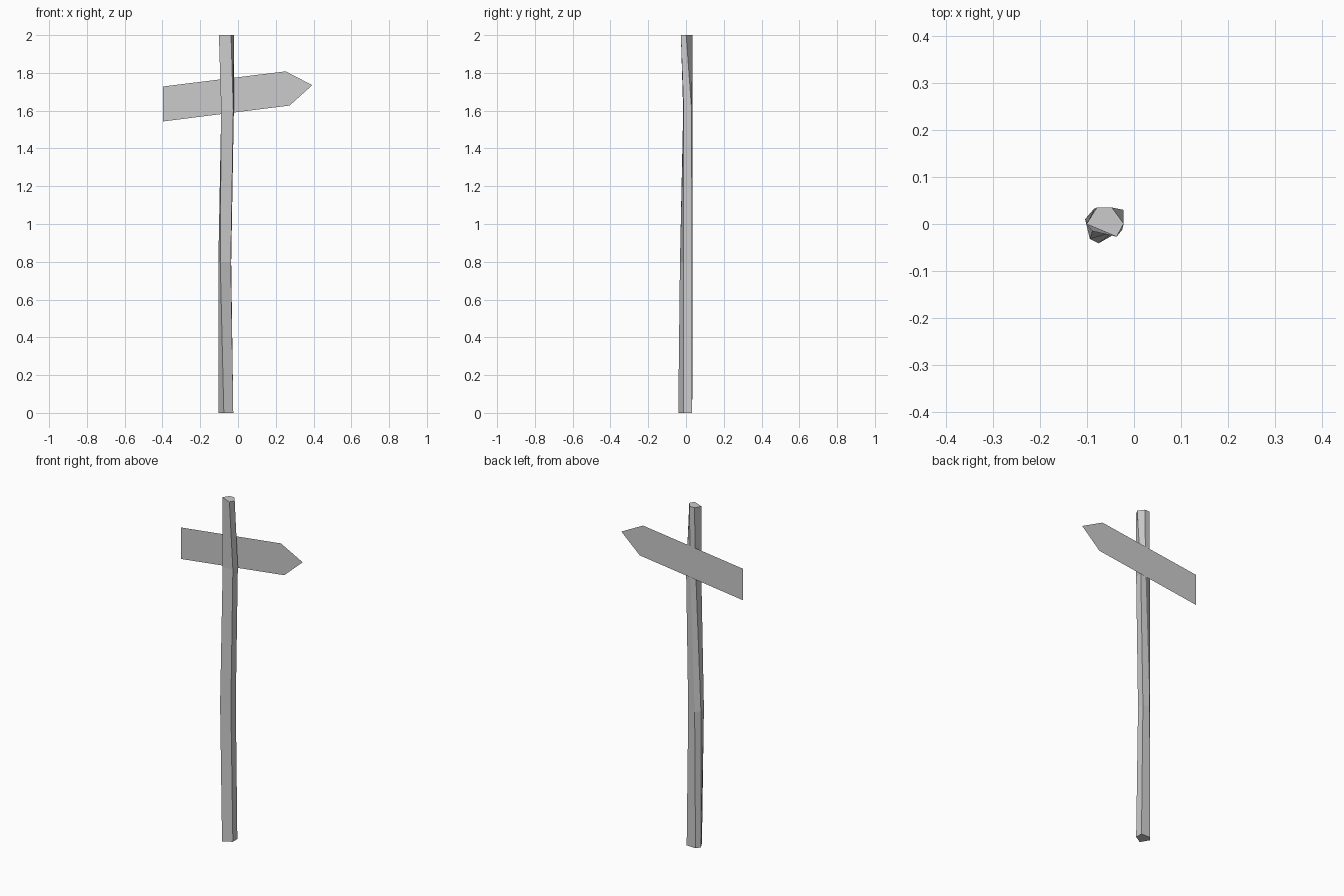
import bpy
import bmesh

if "Cube" in bpy.data.objects:
    bpy.data.objects.remove(bpy.data.objects["Cube"])


def finish(bm, name):
    mesh = bpy.data.meshes.new(name)
    bm.to_mesh(mesh)
    bm.free()
    obj = bpy.data.objects.new(name, mesh)
    bpy.context.collection.objects.link(obj)
    return obj


# Crooked five-sided post, lofted through slightly twisted sections
sections = [
    (0.0, [(-.075, -.041), (-.025, -.012), (-.026, .031), (-.085, .033), (-.103, .008)]),
    (0.8, [(-.094, -.032), (-.038, -.012), (-.036, .031), (-.080, .034), (-.104, .010)]),
    (1.6, [(-.089, -.015), (-.025, -.012), (-.022, .030), (-.052, .034), (-.085, .030)]),
    (2.0, [(-.101, .000), (-.037, -.027), (-.022, .001), (-.047, .035), (-.079, .035)]),
]
bm = bmesh.new()
rings = [[bm.verts.new((x, y, z)) for x, y in pts] for z, pts in sections]
for low, high in zip(rings, rings[1:]):
    for i in range(5):
        j = (i + 1) % 5
        bm.faces.new((low[i], low[j], high[j], high[i]))
bm.faces.new(rings[0][::-1])
bm.faces.new(rings[-1])
finish(bm, "post")

# Tilted arrow board: a single flat sheet on the back of the post
outline = [(-.398, 1.543), (.273, 1.627), (.393, 1.735), (.252, 1.808), (-.398, 1.728)]
bm = bmesh.new()
bm.faces.new([bm.verts.new((x, .039, z)) for x, z in outline])
finish(bm, "arrow_board")
